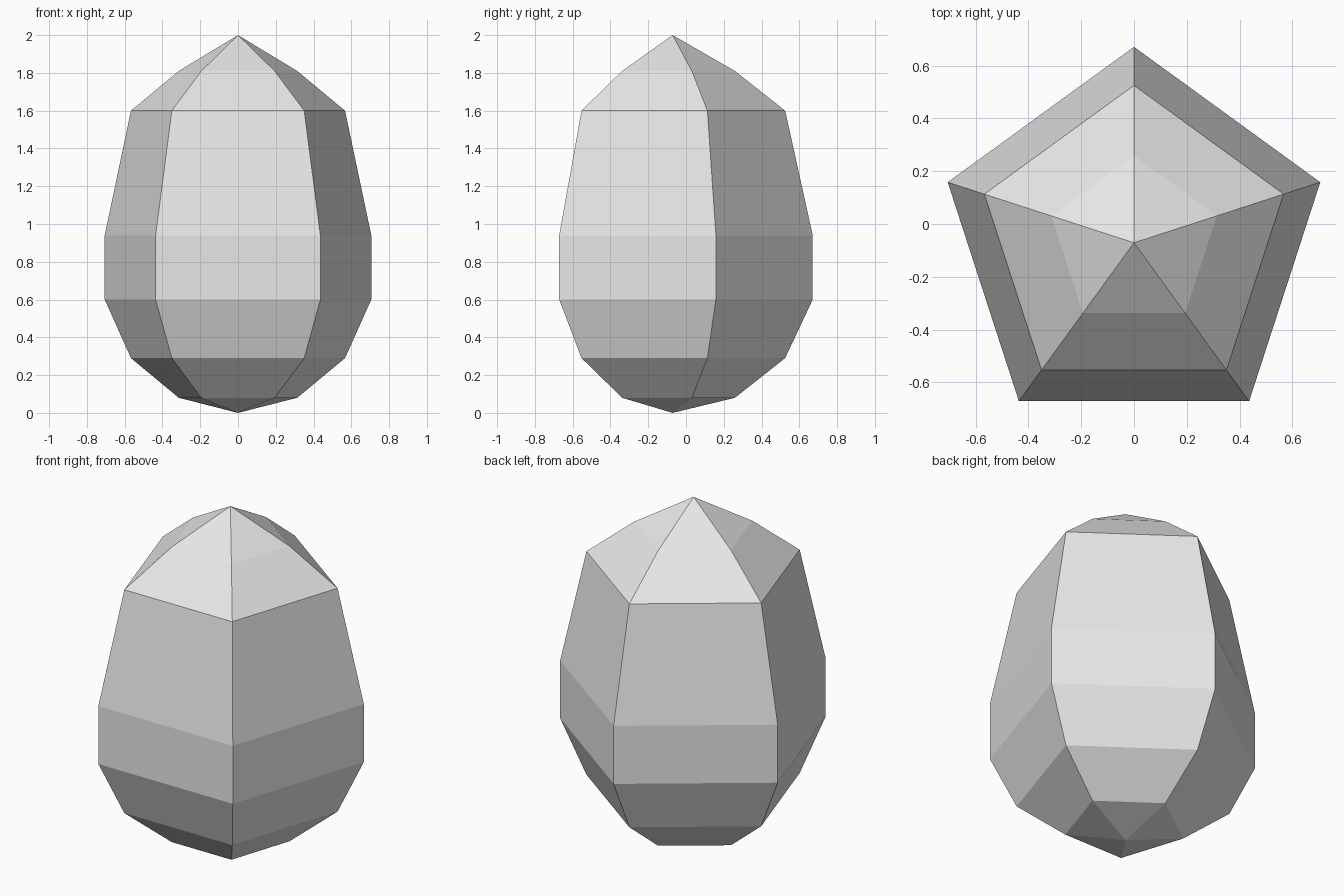
import bpy, bmesh, math

if "Cube" in bpy.data.objects:
    bpy.data.objects.remove(bpy.data.objects["Cube"])

SIDES = 5
AXIS_Y = -0.071
# half profile (radius, height) between the two tips
PROFILE = [(0.33, 0.08), (0.596, 0.29), (0.742, 0.60),
           (0.742, 0.94), (0.596, 1.60), (0.33, 1.81)]

grey = bpy.data.materials.new("pale grey stone")
grey.diffuse_color = (0.8, 0.8, 0.8, 1)
grey.use_nodes = True
grey.node_tree.nodes["Principled BSDF"].inputs["Base Color"].default_value = grey.diffuse_color

bm = bmesh.new()

# five-sided rings, one corner pointing to the back
rings = []
for r, z in PROFILE:
    ring = []
    for i in range(SIDES):
        a = math.pi / 2 + i * math.tau / SIDES
        ring.append(bm.verts.new((r * math.cos(a), AXIS_Y + r * math.sin(a), z)))
    rings.append(ring)
bottom = bm.verts.new((0, AXIS_Y, 0))
top = bm.verts.new((0, AXIS_Y, 2))

# side panels and pointed caps
for i in range(SIDES):
    j = (i + 1) % SIDES
    for low, high in zip(rings, rings[1:]):
        bm.faces.new((low[i], low[j], high[j], high[i]))
    bm.faces.new((bottom, rings[0][j], rings[0][i]))
    bm.faces.new((rings[-1][i], rings[-1][j], top))

bmesh.ops.recalc_face_normals(bm, faces=bm.faces)
mesh = bpy.data.meshes.new("faceted_egg")
bm.to_mesh(mesh)
bm.free()
mesh.materials.append(grey)
egg = bpy.data.objects.new("faceted_egg", mesh)
bpy.context.collection.objects.link(egg)
